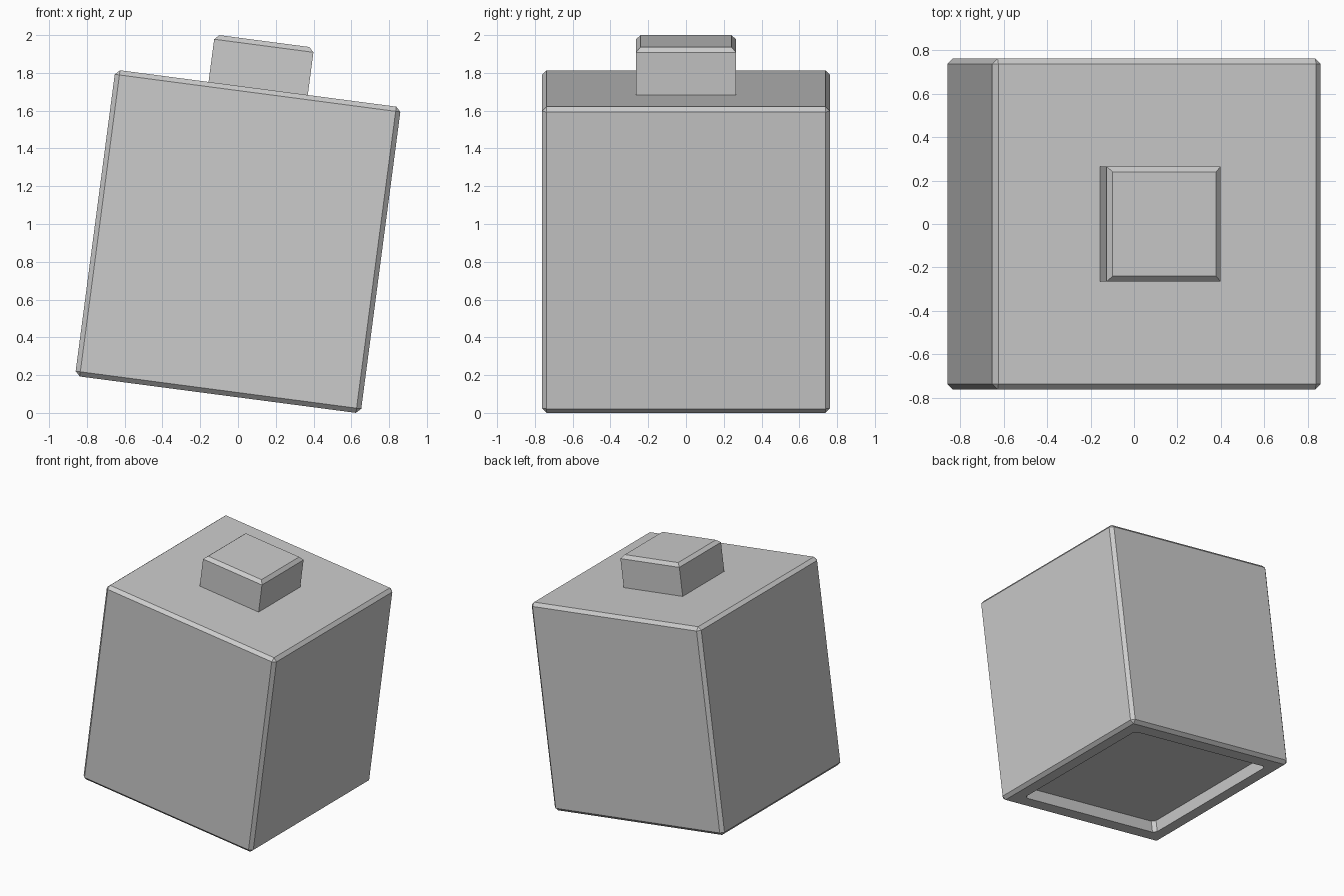
import bpy, bmesh, math
from mathutils import Matrix

if "Cube" in bpy.data.objects:
    bpy.data.objects.remove(bpy.data.objects["Cube"], do_unlink=True)

WIDTH, HEIGHT = 1.525, 1.635      # body
KNOB_W, KNOB_H = 0.53, 0.253      # knob on top
POCKET_W, POCKET_D = 1.275, 0.09  # recess underneath
CHAMFER = 0.025
TILT = math.radians(7.5)
CENTRE_Z = 0.907

grey = bpy.data.materials.new("plain_grey")
grey.use_nodes = True
colour = (0.6, 0.6, 0.6, 1)
grey.diffuse_color = colour
grey.node_tree.nodes["Principled BSDF"].inputs["Base Color"].default_value = colour

# Every part shares the tilted frame of the body
FRAME = Matrix.Translation((0, 0, CENTRE_Z)) @ Matrix.Rotation(TILT, 4, 'Y')


def chamfered_box(name, width, z0, z1, edge_rule):
    """Square box from z0 to z1, chamfering the edges that edge_rule picks."""
    bm = bmesh.new()
    bmesh.ops.create_cube(bm, size=1)
    for v in bm.verts:
        v.co.x *= width
        v.co.y *= width
        v.co.z = z1 if v.co.z > 0 else z0
    edges = [e for e in bm.edges if edge_rule(e, z1)]
    bmesh.ops.bevel(bm, geom=edges, offset=CHAMFER, segments=1,
                    affect='EDGES', clamp_overlap=True)
    bm.transform(FRAME)
    mesh = bpy.data.meshes.new(name)
    bm.to_mesh(mesh)
    bm.free()
    mesh.materials.append(grey)
    obj = bpy.data.objects.new(name, mesh)
    bpy.context.collection.objects.link(obj)
    return obj


def every_edge(e, top):
    return True


def top_edges(e, top):
    return all(abs(v.co.z - top) < 1e-5 for v in e.verts)


def upright_edges(e, top):
    return abs(e.verts[0].co.z - e.verts[1].co.z) > 1e-5


half = HEIGHT / 2

# Body and knob
body = chamfered_box("body", WIDTH, -half, half, every_edge)
knob = chamfered_box("knob", KNOB_W, half, half + KNOB_H, top_edges)

# Shallow recess in the underside
cutter = chamfered_box("recess_cutter", POCKET_W, -half - 0.1, -half + POCKET_D, upright_edges)
cutter.hide_render = True
cut = body.modifiers.new("recess", 'BOOLEAN')
cut.operation = 'DIFFERENCE'
cut.solver = 'EXACT'
cut.object = cutter
bpy.context.view_layer.objects.active = body
bpy.ops.object.modifier_apply(modifier=cut.name)
bpy.data.objects.remove(cutter, do_unlink=True)
